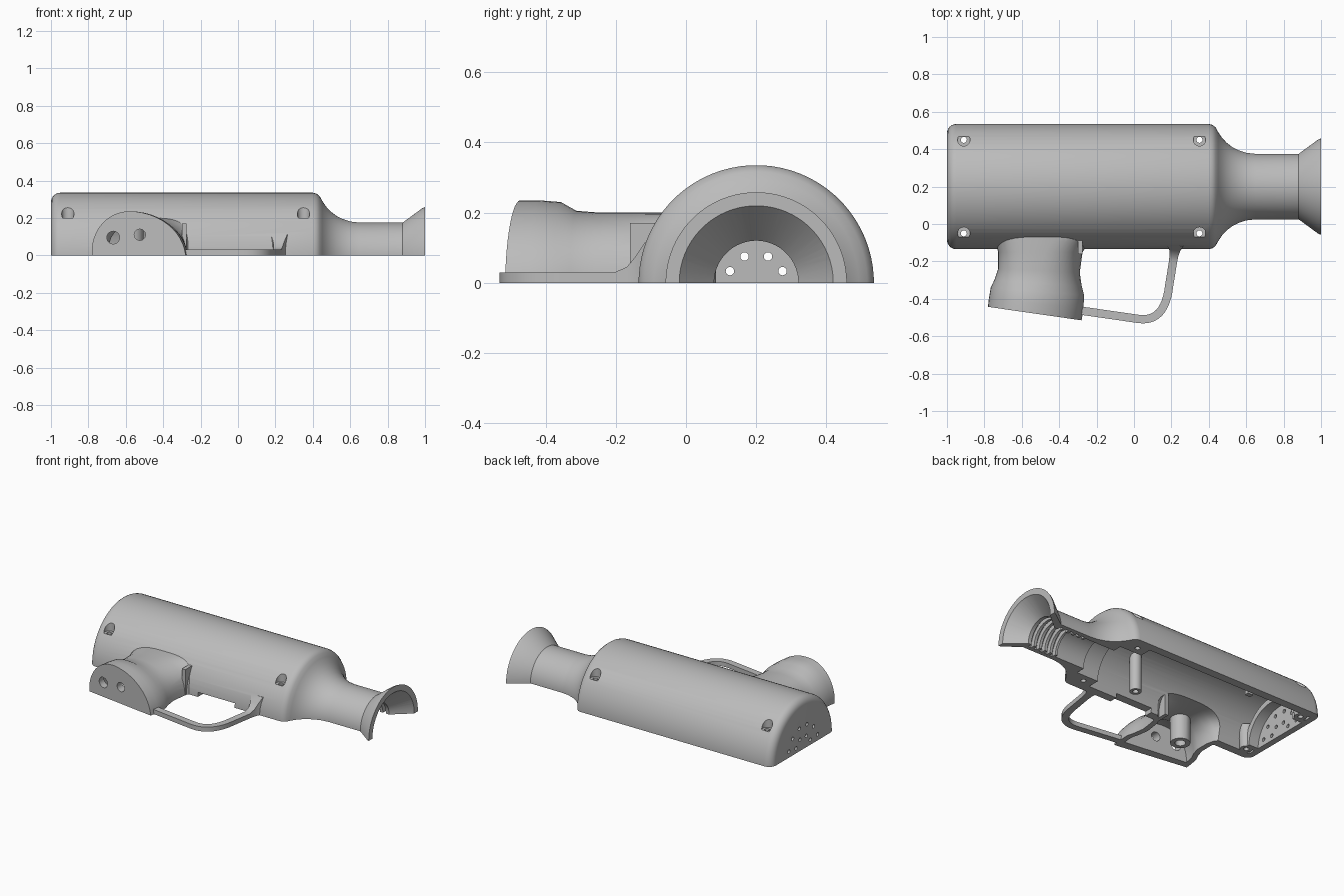
import bpy, bmesh, math
from mathutils import Vector, Matrix

if "Cube" in bpy.data.objects:
    bpy.data.objects.remove(bpy.data.objects["Cube"])

AXIS_Y = 0.2
grey = bpy.data.materials.new("plain_grey")
grey.diffuse_color = (0.5, 0.5, 0.5, 1)
grey.use_nodes = True
grey.node_tree.nodes["Principled BSDF"].inputs["Base Color"].default_value = grey.diffuse_color


def make(name, bm):
    bmesh.ops.remove_doubles(bm, verts=bm.verts, dist=1e-5)
    bmesh.ops.recalc_face_normals(bm, faces=bm.faces)
    me = bpy.data.meshes.new(name)
    bm.to_mesh(me)
    bm.free()
    me.materials.append(grey)
    ob = bpy.data.objects.new(name, me)
    bpy.context.collection.objects.link(ob)
    return ob


def combine(target, op, build, *args):
    """Build a tool part, boolean it into the target, then drop the tool."""
    bm = bmesh.new()
    build(bm, *args)
    tool = make("tool", bm)
    tool.hide_render = True
    m = target.modifiers.new("bool", 'BOOLEAN')
    m.operation, m.solver, m.object = op, 'MANIFOLD', tool
    bpy.context.view_layer.objects.active = target
    before = len(target.data.vertices)
    bpy.context.view_layer.update()
    seen = len(target.evaluated_get(bpy.context.evaluated_depsgraph_get()).data.vertices)
    if seen in (0, before):
        m.solver = 'EXACT'
    bpy.ops.object.modifier_apply(modifier=m.name)
    bpy.data.objects.remove(tool)


def lathe(bm, prof, n=72):
    """Revolve a closed (x, r) profile round the barrel axis."""
    rings = []
    for k in range(n):
        a = 2 * math.pi * (k + 0.5) / n
        rings.append([bm.verts.new((x, AXIS_Y + r * math.cos(a), r * math.sin(a))) for x, r in prof])
    for k in range(n):
        p, q = rings[k], rings[(k + 1) % n]
        for i in range(len(prof)):
            j = (i + 1) % len(prof)
            if prof[i][1] or prof[j][1]:
                bm.faces.new((p[i], p[j], q[j], q[i]))


def loft(bm, rings):
    vs = [[bm.verts.new(c) for c in r] for r in rings]
    n = len(vs[0])
    for p, q in zip(vs, vs[1:]):
        for i in range(n):
            bm.faces.new((p[i], p[(i + 1) % n], q[(i + 1) % n], q[i]))
    bm.faces.new(vs[0])
    bm.faces.new(vs[-1])


def cyl(bm, p0, p1, r0, r1=None, n=24):
    p0, p1 = Vector(p0), Vector(p1)
    d = p1 - p0
    mat = Matrix.Translation((p0 + p1) / 2) @ d.to_track_quat('Z', 'Y').to_matrix().to_4x4()
    bmesh.ops.create_cone(bm, cap_ends=True, segments=n, radius1=r0,
                          radius2=r0 if r1 is None else r1, depth=d.length, matrix=mat)


def box(bm, x0, x1, y0, y1, z0, z1):
    loft(bm, [[(x0, y0, z), (x1, y0, z), (x1, y1, z), (x0, y1, z)] for z in (z0, z1)])


# Grip sections: left x, left y, right x, right y, height, squareness
GRIP = [(-.80, 0, -.14, 0, .20, 3), (-.765, -.065, -.19, -.065, .20, 3),
        (-.738, -.10, -.24, -.10, .20, 3), (-.725, -.15, -.275, -.15, .20, 2.7),
        (-.725, -.24, -.29, -.26, .20, 2.4), (-.745, -.30, -.28, -.33, .205, 2.2),
        (-.765, -.34, -.267, -.38, .23, 2), (-.775, -.40, -.27, -.45, .235, 2),
        (-.78, -.443, -.28, -.515, .235, 2)]


def grip(bm, sections, inset=0.0, n=48):
    rings = []
    for k, (xl, yl, xr, yr, h, e) in enumerate(sections):
        a, b = Vector((xl + inset, yl, 0)), Vector((xr - inset, yr, 0))
        skew = 0.1 * min(1, k / 5)
        ring = []
        for i in range(n):
            t = 2 * math.pi * i / n
            c, s = math.cos(t), math.sin(t)
            u = math.copysign(abs(c) ** (2 / e), c) * 0.5 + 0.5
            w = abs(s) ** (2 / e)
            p = a.lerp(b, u - skew * w * (1 - abs(u - 0.5)))
            ring.append((p.x, p.y, math.copysign(w, s) * (h - inset)))
        rings.append(ring)
    loft(bm, rings)


def guard(bm):
    # x, y, half width, height; flares where it meets the body
    path = [(.222, -.06, .06, .12), (.22, -.115, .045, .115), (.218, -.14, .03, .075),
            (.214, -.165, .024, .045), (.209, -.20, .022, .03), (.188, -.33, .022, .03)]
    p0, p1, p2 = Vector((.188, -.33)), Vector((.165, -.53)), Vector((.02, -.507))
    for i in range(1, 13):
        t = i / 12
        p = p0 * (1 - t) ** 2 + p1 * 2 * t * (1 - t) + p2 * t * t
        path.append((p.x, p.y, .022, .03))
    path += [(-.25, -.468, .022, .03), (-.31, -.46, .022, .03)]
    rings = []
    for i, (x, y, w, h) in enumerate(path):
        a, b = path[max(i - 1, 0)], path[min(i + 1, len(path) - 1)]
        d = Vector((b[0] - a[0], b[1] - a[1])).normalized()
        nx, ny = -d.y * w, d.x * w
        rings.append([(x + nx, y + ny, -.05), (x - nx, y - ny, -.05),
                      (x - nx, y - ny, h), (x + nx, y + ny, h)])
    loft(bm, rings)


SCREWS = [(x, y) for x in (-.91, .35) for y in (-.05, .45)]


def posts(bm):
    # Rear screw bosses, body post, grip post, ceiling tab, throat rib
    for x, y in SCREWS[:2]:
        cyl(bm, (x, y, -.05), (x, y, .15), .036, .046)
    cyl(bm, (.03, .05, -.05), (.03, .05, .25), .036)
    cyl(bm, (-.565, -.247, -.05), (-.565, -.247, .18), .06)
    box(bm, -.62, -.58, .33, .36, .08, .25)
    box(bm, -.30, -.275, -.16, -.04, -.05, .17)


def holes(bm):
    # Screw and post holes, vent holes, grip-end holes, trigger slot
    for x, y in SCREWS:
        cyl(bm, (x, y, -.1), (x, y, .21), .016)
    cyl(bm, (.03, .05, -.1), (.03, .05, .15), .018)
    cyl(bm, (-.565, -.247, -.1), (-.565, -.247, .13), .032)
    for r, angles in ((.082, (24, 66, 114, 156)), (.155, (15, 45, 75, 105, 135, 165))):
        for a in map(math.radians, angles):
            y, z = AXIS_Y + r * math.cos(a), r * math.sin(a)
            cyl(bm, (-1.05, y, z), (-.93, y, z), .012, n=16)
    cyl(bm, (-.667, -.6, .095), (-.667, -.37, .095), .034)
    cyl(bm, (-.525, -.6, .11), (-.525, -.37, .11), .03)
    box(bm, -.2, .07, -.2, -.06, -.1, .03)


def pockets(bm):
    for x, y in SCREWS:
        cyl(bm, (x, y, .2), (x, y, .45), .033)


# Barrel body: rounded back, concave neck, flared muzzle
prof = [(-1, 0)]
prof += [(-.95 - .05 * math.cos(a), .285 + .05 * math.sin(a)) for a in (math.pi / 2 * i / 6 for i in range(7))]
prof += [(.40, .335), (.42, .330), (.437, .316), (.45, .292), (.47, .262), (.495, .235),
         (.525, .212), (.56, .194), (.60, .181), (.65, .175), (.88, .175), (.985, .252),
         (1, .258), (1, 0)]
body = bmesh.new()
lathe(body, prof)
shell = make("blaster_half_shell", body)

# Main cavity profile with ribbed bore and muzzle cone
bore = [(-.96, 0), (-.96, .28), (.28, .28), (.28, .20), (.44, .20), (.44, .14), (.66, .14), (.66, .12)]
for i in range(5):
    x = .675 + .041 * i
    bore += [(x, .12), (x, .148), (x + .022, .148), (x + .022, .12)]
bore += [(.885, .12), (1.01, .228), (1.01, 0)]

# Add outer parts, hollow out, add inner parts, drill, trim at the parting plane
combine(shell, 'UNION', grip, GRIP)
combine(shell, 'UNION', guard)
combine(shell, 'DIFFERENCE', lathe, bore)
combine(shell, 'DIFFERENCE', grip, GRIP[:-1], 0.035)
combine(shell, 'UNION', lathe, [(-.975, .20), (-.89, .20), (-.89, .235), (-.975, .235)])
combine(shell, 'UNION', posts)
combine(shell, 'DIFFERENCE', holes)
combine(shell, 'DIFFERENCE', pockets)
combine(shell, 'DIFFERENCE', box, -2, 2, -2, 2, -2, 0)

bpy.ops.object.select_all(action='DESELECT')
shell.select_set(True)
bpy.context.view_layer.objects.active = shell
bpy.ops.object.shade_smooth_by_angle(angle=math.radians(30))
